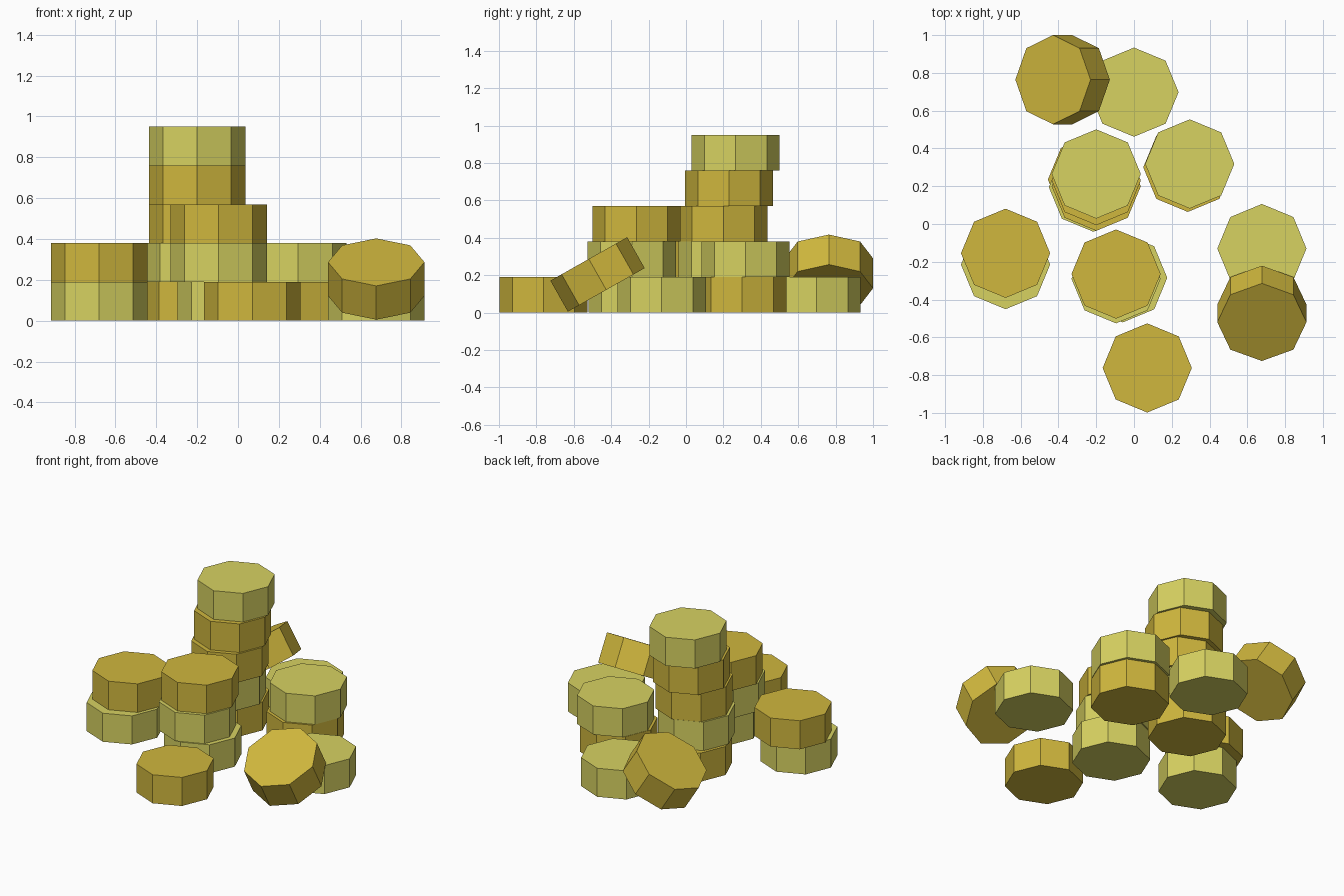
import bpy
from math import radians

cube = bpy.data.objects.get("Cube")
if cube:
    bpy.data.objects.remove(cube, do_unlink=True)

RADIUS, THICK = 0.236, 0.19


def flat_colour(name, rgb):
    mat = bpy.data.materials.new(name)
    mat.use_nodes = True
    colour = (*rgb, 1)
    mat.diffuse_color = colour
    mat.node_tree.nodes["Principled BSDF"].inputs["Base Color"].default_value = colour
    return mat


gold = flat_colour("gold", (0.63, 0.475, 0.047))
pale = flat_colour("pale_gold", (0.68, 0.645, 0.12))


def coin(name, mat, centre, tilt=(0, 0, 0)):
    """An eight-sided coin with corners on the x and y axes."""
    bpy.ops.mesh.primitive_cylinder_add(
        vertices=8, radius=RADIUS, depth=THICK, location=centre,
        rotation=[radians(a) for a in tilt])
    obj = bpy.context.object
    obj.name = name
    obj.data.materials.append(mat)


def stack(name, *layers):
    """Coins piled from the ground up, each slightly shifted."""
    for i, (mat, x, y) in enumerate(layers):
        coin(f"{name}_coin_{i + 1}", mat, (x, y, THICK * (i + 0.5)))


# Piles of coins
stack("tall_stack", (gold, -0.22, 0.235), (pale, -0.215, 0.195),
      (gold, -0.2, 0.2), (gold, -0.2, 0.23), (pale, -0.2, 0.265))
stack("middle_stack", (pale, -0.06, -0.285), (pale, -0.095, -0.29),
      (gold, -0.095, -0.265))
stack("right_stack", (pale, -0.68, -0.215), (gold, -0.68, -0.155))
stack("left_stack", (gold, 0.285, 0.3), (pale, 0.295, 0.318))

# Single coins lying flat
stack("front_single", (gold, 0.07, -0.762))
stack("side_single", (pale, 0.677, -0.13))
stack("back_single", (pale, 0, 0.698))

# Coins leaning on others
coin("front_leaning_coin", gold, (0.677, -0.473, 0.204), (29.5, 0, 0))
coin("back_leaning_coin", gold, (-0.378, 0.764, 0.21), (0, -32.5, 0))
